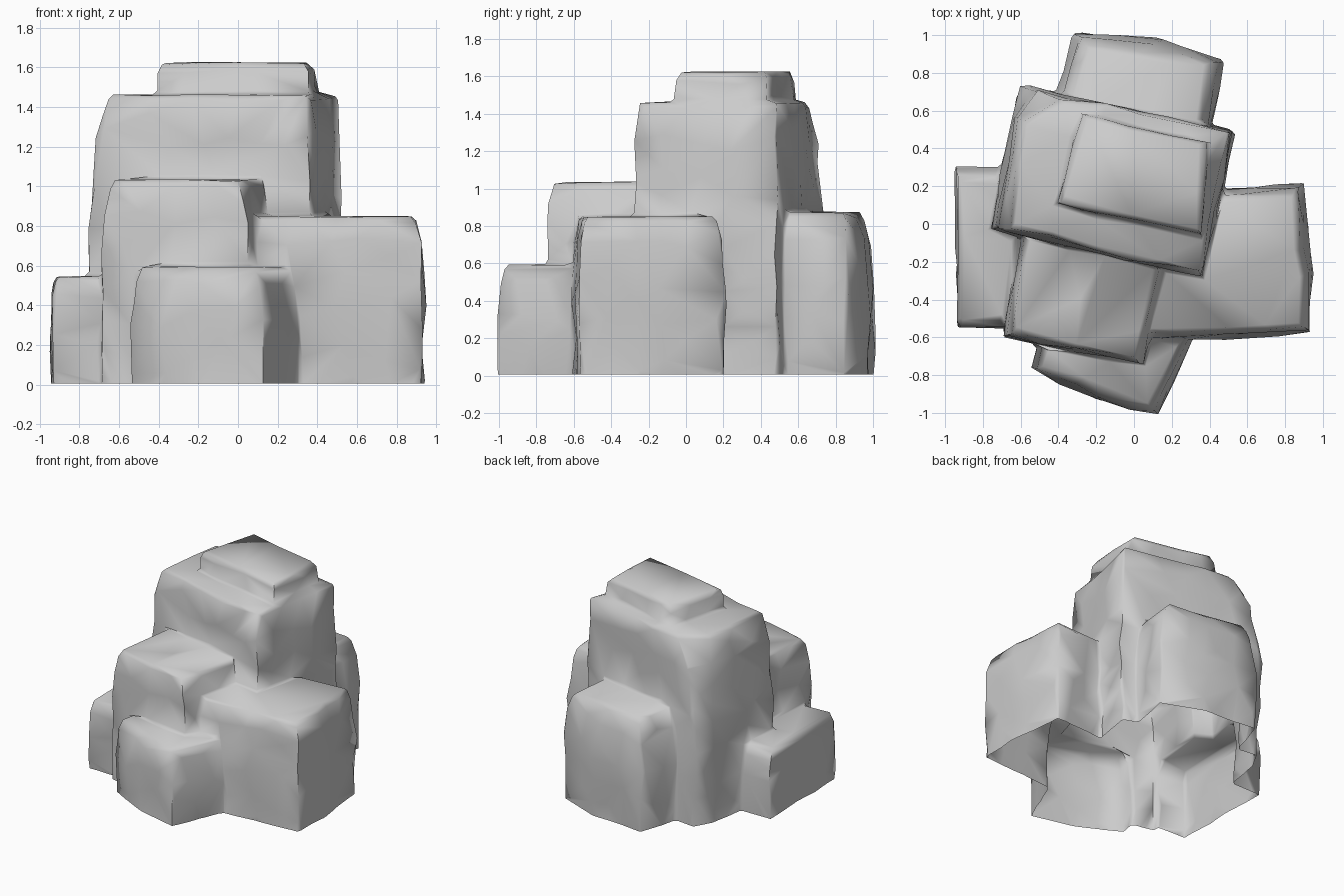
import bpy, bmesh, math
from mathutils import Vector, noise

if "Cube" in bpy.data.objects:
    bpy.data.objects.remove(bpy.data.objects["Cube"])


def block(name, low, high, inset, *corners):
    """Stone block: outline corners (x, y, optional own top shift x, y) leaning inward near the top."""
    bm = bmesh.new()
    pts = [Vector(c[:2]) for c in corners]
    mid = sum(pts, Vector((0, 0))) / len(pts)
    shifts = [Vector(c[2:]) if len(c) > 2 else (mid - p).normalized() * inset
              for c, p in zip(corners, pts)]
    n = len(pts)

    def ring(z, lean, extra=0):
        out = []
        for p, s in zip(pts, shifts):
            q = p + s * lean + (mid - p).normalized() * extra
            out.append(bm.verts.new((q.x, q.y, z)))
        return out

    h = high - max(low, 0)
    rings = [ring(low, .2), ring(high - h * .45, 0), ring(high - h * .15, .4),
             ring(high - .025, .95), ring(high, 1, .025)]
    for lo, hi in zip(rings, rings[1:]):
        for i in range(n):
            j = (i + 1) % n
            bm.faces.new((lo[i], lo[j], hi[j], hi[i]))
    bm.faces.new(rings[0])
    bm.faces.new(rings[-1])
    bmesh.ops.recalc_face_normals(bm, faces=bm.faces)
    me = bpy.data.meshes.new(name)
    bm.to_mesh(me)
    bm.free()
    ob = bpy.data.objects.new(name, me)
    bpy.context.collection.objects.link(ob)
    return ob


B = -0.15  # blocks run below ground, trimmed later

tower = block("rock_formation", B, 1.463, .02, (-.64, .58, .05, -.05), (-.60, .73, .22, -.06),
              (.53, .485, -.03, .01), (.36, -.28), (-.765, -.03, .11, .01))
parts = [
    block("cap", 1.3, 1.625, .02, (-.29, .585), (.41, .43), (.36, -.06), (-.41, .10)),
    block("back", B, .875, .09, (-.32, 1.01), (.14, .98), (.48, .86), (.38, .35), (-.46, .5)),
    block("right", B, .85, .05, (0, .1), (.3, .17), (.89, .21), (.945, -.25), (.93, -.58), (.05, -.615)),
    block("front_upper", B, 1.035, .05, (-.60, 0), (-.695, -.60), (.05, -.75), (.18, -.1)),
    block("front_lower", B, .595, .045, (-.44, -.4), (-.54, -.76), (-.22, -.92), (.13, -1.005), (.30, -.6)),
    block("left", B, .545, .05, (-.95, .30), (-.5, .29), (-.5, -.54), (-.93, -.555)),
]

# Fuse the blocks into one shell and soften
for p in parts:
    m = tower.modifiers.new("union", 'BOOLEAN')
    m.operation = 'UNION'
    m.solver = 'EXACT'
    m.object = p
m = tower.modifiers.new("remesh", 'REMESH')
m.mode = 'VOXEL'
m.voxel_size = .016
m = tower.modifiers.new("soften", 'SMOOTH')
m.factor = .5
m.iterations = 4


def bake(ob):
    dg = bpy.context.evaluated_depsgraph_get()
    me = bpy.data.meshes.new_from_object(ob.evaluated_get(dg))
    ob.modifiers.clear()
    ob.data = me


bake(tower)
for p in parts:
    bpy.data.objects.remove(p)

# Slight weathering, mostly horizontal so ledges stay level
for v in tower.data.vertices:
    d = noise.noise_vector(v.co * 4) * .018
    v.co += Vector((d.x, d.y, d.z * .3))

# Reduce to irregular low-poly planes
m = tower.modifiers.new("planes", 'DECIMATE')
m.ratio = min(1, 1000 / (2 * len(tower.data.polygons)))
bake(tower)

# Trim at the ground, leaving the underside open
bm = bmesh.new()
bm.from_mesh(tower.data)
bmesh.ops.bisect_plane(bm, geom=bm.verts[:] + bm.edges[:] + bm.faces[:],
                       plane_co=(0, 0, .005), plane_no=(0, 0, 1), clear_inner=True)
bm.to_mesh(tower.data)
bm.free()

bpy.context.view_layer.objects.active = tower
tower.select_set(True)
bpy.ops.object.shade_smooth_by_angle(angle=math.radians(75))
